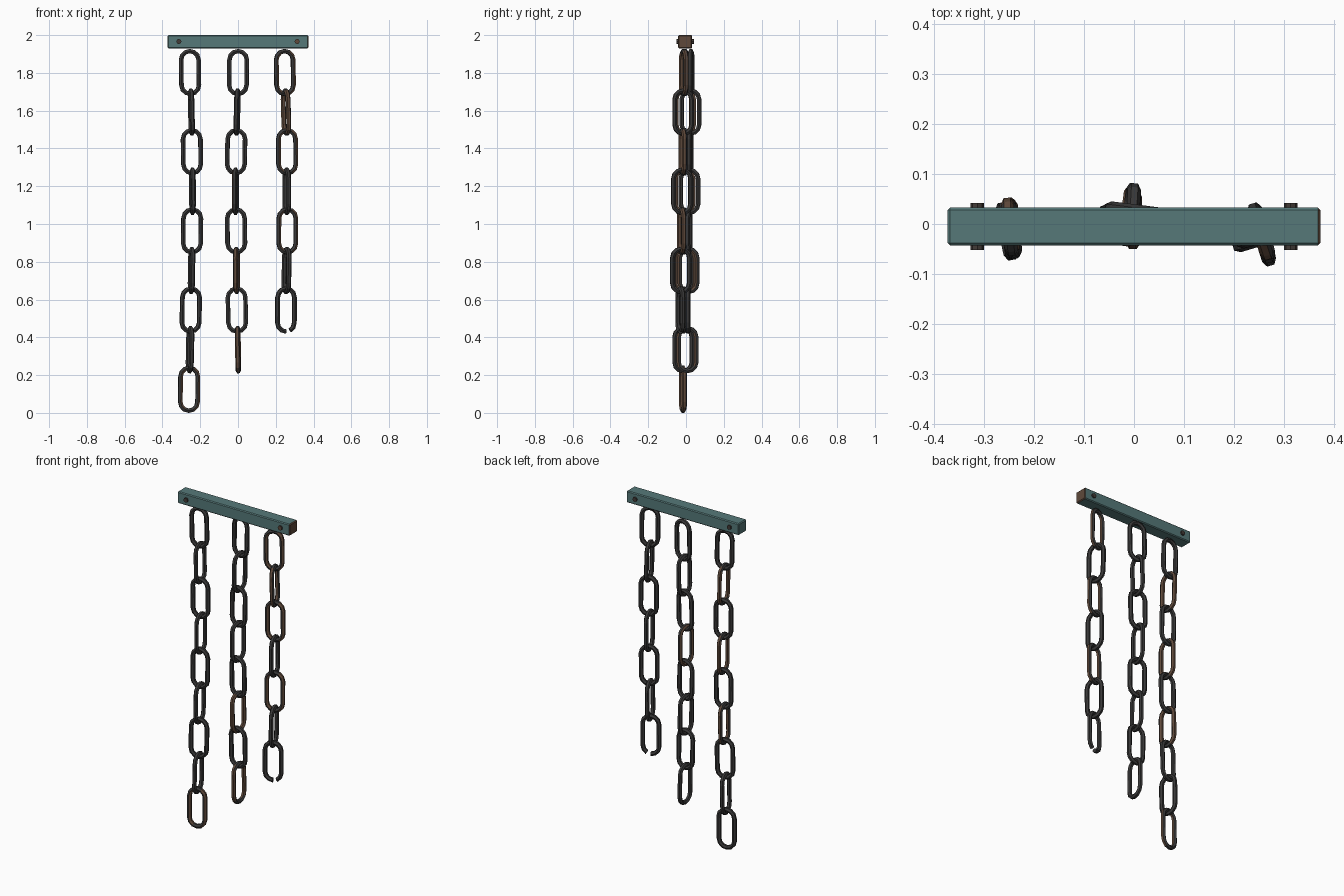
import bpy, bmesh, math, random
from mathutils import Matrix, Vector

random.seed(4)
if "Cube" in bpy.data.objects:
    bpy.data.objects.remove(bpy.data.objects["Cube"])


def material(name, rgb):
    m = bpy.data.materials.new(name)
    m.use_nodes = True
    m.diffuse_color = (*rgb, 1)
    m.node_tree.nodes["Principled BSDF"].inputs["Base Color"].default_value = (*rgb, 1)
    return m


IRON = material("dark iron", (0.04, 0.039, 0.039))
RUST = material("rust", (0.112, 0.066, 0.043))
TEAL = material("teal paint", (0.092, 0.19, 0.19))
BOLT = material("bolt brown", (0.055, 0.043, 0.038))

# Sides a link can rust on
LEFT, RIGHT, FRONT, BACK = (Vector(v) for v in ((1, 0, 0), (-1, 0, 0), (0, -1, 0), (0, 1, 0)))


def add_object(name, bm, mats):
    bmesh.ops.recalc_face_normals(bm, faces=bm.faces)
    mesh = bpy.data.meshes.new(name)
    bm.to_mesh(mesh)
    bm.free()
    for m in mats:
        mesh.materials.append(m)
    ob = bpy.data.objects.new(name, mesh)
    bpy.context.collection.objects.link(ob)
    return ob


# Link dimensions: six-sided bar bent into a stadium
BAR, BEND, HALF, STEPS, SIDES = 0.0115, 0.0465, 0.125, 6, 6
STRAIGHT = HALF - BAR - BEND


def link_path():
    """Stadium centre line with outward directions, starting at the bottom."""
    path = []
    for centre_z, start in ((STRAIGHT, 0), (-STRAIGHT, math.pi)):
        for i in range(STEPS + 1):
            a = start + math.pi * i / STEPS
            out = Vector((math.cos(a), 0, math.sin(a)))
            path.append((out * BEND + Vector((0, 0, centre_z)), out))
    turn = len(path) - STEPS // 2 - 1
    return path[turn:] + path[:turn]


def make_link(name, location, yaw, tilt, rust_side=None, broken=False):
    bm = bmesh.new()
    path = link_path()
    # A broken link starts one step later and is left open there
    if broken:
        path = path[1:] + path[:1]
    rings = []
    for p, out in path:
        ring = []
        for k in range(SIDES):
            a = 2 * math.pi * (k + 0.5) / SIDES
            offset = out * math.cos(a) + Vector((0, math.sin(a), 0))
            ring.append(bm.verts.new(p + offset * BAR / math.cos(math.pi / SIDES)))
        rings.append(ring)
    pairs = list(zip(rings, rings[1:]))
    if broken:
        bm.faces.new(rings[0])
        bm.faces.new(rings[-1])
    else:
        pairs.append((rings[-1], rings[0]))
    for r, s in pairs:
        for k in range(SIDES):
            n = (k + 1) % SIDES
            bm.faces.new((r[k], r[n], s[n], s[k]))
    turn = Matrix.Rotation(tilt, 4, "Y") @ Matrix.Rotation(yaw, 4, "Z")
    bm.transform(Matrix.Translation(location) @ turn)
    # Rust on the faces turned to the weathered side
    if rust_side:
        bmesh.ops.recalc_face_normals(bm, faces=bm.faces)
        for f in bm.faces:
            f.material_index = int(f.normal.dot(rust_side) > 0.4)
    return add_object(name, bm, (IRON, RUST))


def make_chain(name, xs, ys, yaw, rust_sides, broken_end=False):
    for i, x in enumerate(xs):
        y = ys[0] + (ys[1] - ys[0]) * i / (len(xs) - 1)
        z = 1.802 - 0.2096 * i
        before, after = xs[max(i - 1, 0)], xs[min(i + 1, len(xs) - 1)]
        tilt = (before - after) / 0.42
        spin = math.radians(yaw + random.uniform(-4, 4) + 90 * (i % 2))
        make_link(f"{name}_link_{i + 1}", (x, y, z), spin, tilt,
                  rust_sides.get(i + 1), broken_end and i == len(xs) - 1)


# Three gently swaying chains
make_chain("right_chain", (-.254, -.247, -.244, -.241, -.243, -.246, -.25, -.254, -.259),
           (-0.004, -0.016), 8, {2: BACK, 4: BACK, 6: BACK, 9: LEFT})
make_chain("middle_chain", (0, -.005, -.01, -.013, -.01, -.008, -.006, 0),
           (0.026, 0.008), -5, {4: RIGHT, 6: FRONT, 8: FRONT})
make_chain("left_chain", (.248, .254, .26, .258, .261, .257, .254),
           (-0.012, -0.03), 14, {1: LEFT, 2: FRONT, 3: LEFT, 5: LEFT}, True)

# Painted beam with one rusted end
bm = bmesh.new()
bmesh.ops.create_cube(bm, size=1)
bm.transform(Matrix.Translation((0, -0.005, 1.965)) @ Matrix.Diagonal((0.745, 0.075, 0.07, 1)))
bmesh.ops.bevel(bm, geom=bm.edges[:], offset=0.005, segments=1, affect="EDGES")
bm.normal_update()
for f in bm.faces:
    f.material_index = int(f.normal.x > 0.5)
add_object("beam", bm, (TEAL, RUST))

# Bolts passing through the beam, one with a rusted front cap
for side, x, cap in (("right", -0.313, BOLT), ("left", 0.313, RUST)):
    bm = bmesh.new()
    bmesh.ops.create_cone(bm, cap_ends=True, segments=8, radius1=0.0135, radius2=0.0135, depth=0.093)
    bm.transform(Matrix.Translation((x, -0.005, 1.966)) @ Matrix.Rotation(math.pi / 2, 4, "X"))
    bm.normal_update()
    for f in bm.faces:
        f.material_index = int(f.normal.y < -0.5 and len(f.verts) > 4)
    add_object(f"{side}_bolt", bm, (BOLT, cap))
